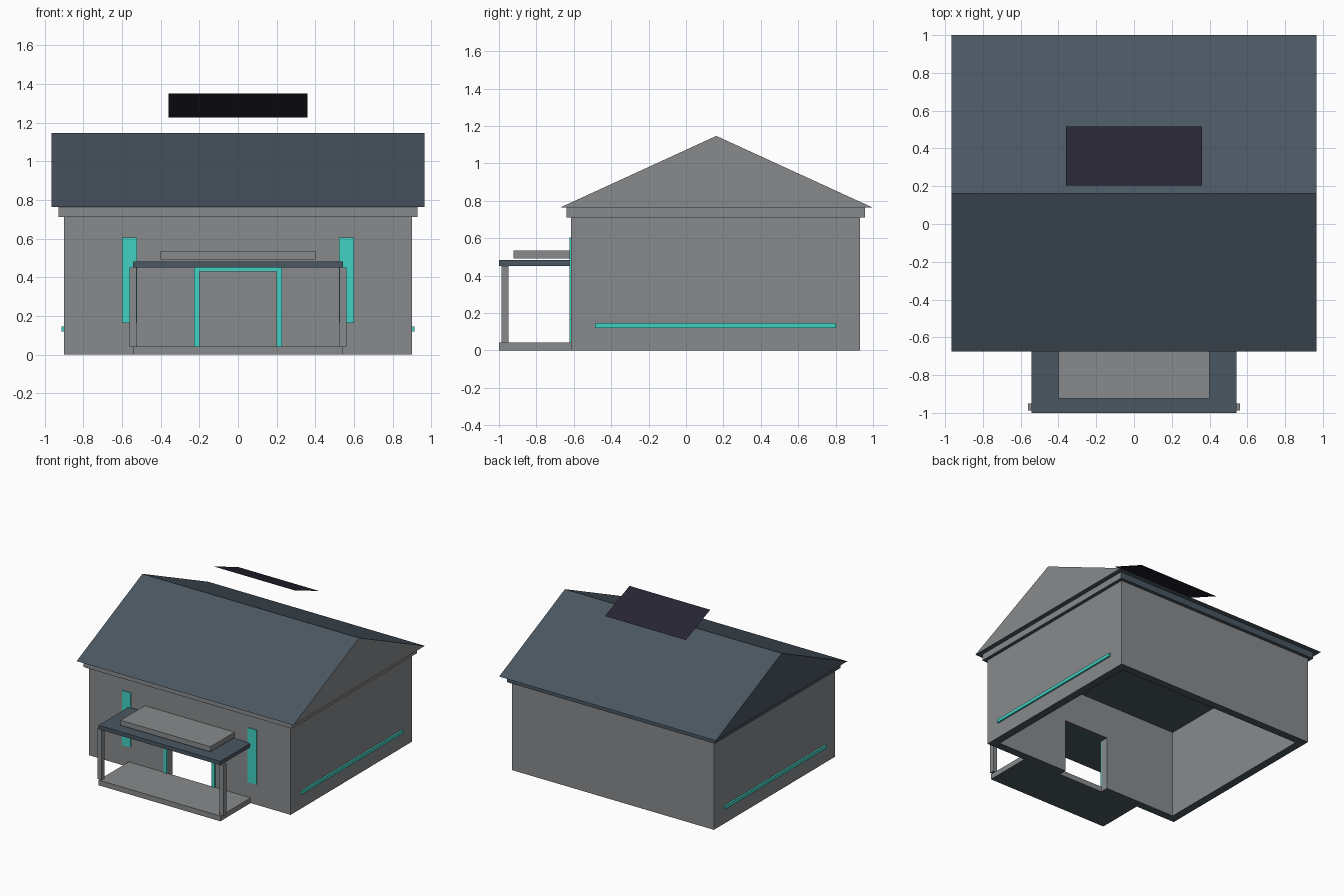
import bpy, bmesh
from mathutils import Vector

if "Cube" in bpy.data.objects:
    bpy.data.objects.remove(bpy.data.objects["Cube"])


def material(name, rgb):
    m = bpy.data.materials.new(name)
    m.diffuse_color = (*rgb, 1)
    m.use_nodes = True
    m.node_tree.nodes["Principled BSDF"].inputs["Base Color"].default_value = m.diffuse_color
    return m


GRAY = material("concrete gray", (0.246, 0.254, 0.262))
SLATE = material("slate blue", (0.069, 0.095, 0.120))
TEAL = material("teal glow", (0.055, 0.64, 0.55))
PANEL = material("dark panel", (0.019, 0.018, 0.032))


def finish(name, bm, mats, rule=None):
    """Turn a bmesh into an object; rule(normal) picks the material slot."""
    bmesh.ops.recalc_face_normals(bm, faces=bm.faces)
    bm.normal_update()
    for f in bm.faces:
        f.material_index = rule(f.normal) if rule else 0
    me = bpy.data.meshes.new(name)
    bm.to_mesh(me)
    bm.free()
    for m in mats:
        me.materials.append(m)
    ob = bpy.data.objects.new(name, me)
    bpy.context.collection.objects.link(ob)
    return ob


def prism(name, outline, direction, mats, rule=None):
    """Extrude a closed outline of 3D points along a direction."""
    bm = bmesh.new()
    face = bm.faces.new([bm.verts.new(p) for p in outline])
    ext = bmesh.ops.extrude_face_region(bm, geom=[face])
    moved = [g for g in ext["geom"] if isinstance(g, bmesh.types.BMVert)]
    bmesh.ops.translate(bm, verts=moved, vec=Vector(direction))
    return finish(name, bm, mats, rule)


def box(name, x, y, z, mats, rule=None):
    pts = [(x[0], y[0], z[0]), (x[1], y[0], z[0]),
           (x[1], y[1], z[0]), (x[0], y[1], z[0])]
    return prism(name, pts, (0, 0, z[1] - z[0]), mats, rule)


def under(n):
    """Undersides are slate."""
    return 1 if n.z < -0.5 else 0


def front_right(n):
    """Front and right faces are gray, all others slate."""
    return 0 if n.x > 0.5 or n.y < -0.5 else 1


def right_only(n):
    return 0 if n.x > 0.5 else 1


TWO = [GRAY, SLATE]
W, F, B, T = 0.90, -0.615, 0.93, 0.065   # half width, front, back, wall thickness

# Hollow walls, open below, with a door gap in the front
plan = [(-0.2, F), (-W, F), (-W, B), (W, B), (W, F), (0.2, F),
        (0.2, F + T), (W - T, F + T), (W - T, B - T),
        (-W + T, B - T), (-W + T, F + T), (-0.2, F + T)]
prism("walls", [(x, y, 0) for x, y in plan], (0, 0, 0.715), TWO, under)
box("door_lintel", (-0.2, 0.2), (F, F + T), (0.43, 0.715), TWO, under)

# Cornice and gable roof
box("cornice", (-0.928, 0.928), (-0.64, 0.957), (0.712, 0.763), TWO, front_right)
gable = [(-0.675, 0.763), (1.0, 0.763), (0.162, 1.147)]
prism("gable_roof", [(-0.966, y, z) for y, z in gable], (1.932, 0, 0), TWO, right_only)

# Porch
box("porch_floor", (-0.543, 0.543), (-1.0, F), (0, 0.042), TWO, under)
box("porch_canopy", (-0.543, 0.543), (-1.0, F), (0.452, 0.483), [SLATE])
box("canopy_board", (-0.4, 0.4), (-0.923, F), (0.492, 0.533), TWO, under)

# Door frame
box("door_frame_top", (-0.228, 0.228), (F - 0.008, F), (0.43, 0.455), [TEAL])

# Parts on both sides
for side, s in (("left", -1), ("right", 1)):
    def span(a, b):
        return sorted((s * a, s * b))
    box(side + "_porch_post", span(0.525, 0.561), (-0.987, -0.95), (0.042, 0.452), TWO, under)
    box(side + "_door_frame", span(0.2, 0.228), (F - 0.008, F), (0.042, 0.43), [TEAL])
    box(side + "_window", span(0.523, 0.6), (F - 0.008, F), (0.165, 0.605), [TEAL])
    box(side + "_light_strip", span(W, 0.914), (-0.487, 0.803), (0.12, 0.146), [TEAL])

# Thin tilted panel floating above the back slope
bm = bmesh.new()
bm.faces.new([bm.verts.new(p) for p in ((-0.36, 0.205, 1.352), (0.36, 0.205, 1.352),
                                        (0.36, 0.517, 1.228), (-0.36, 0.517, 1.228))])
panel = finish("roof_panel", bm, [PANEL])
if panel.data.polygons[0].normal.z < 0:
    panel.data.flip_normals()
